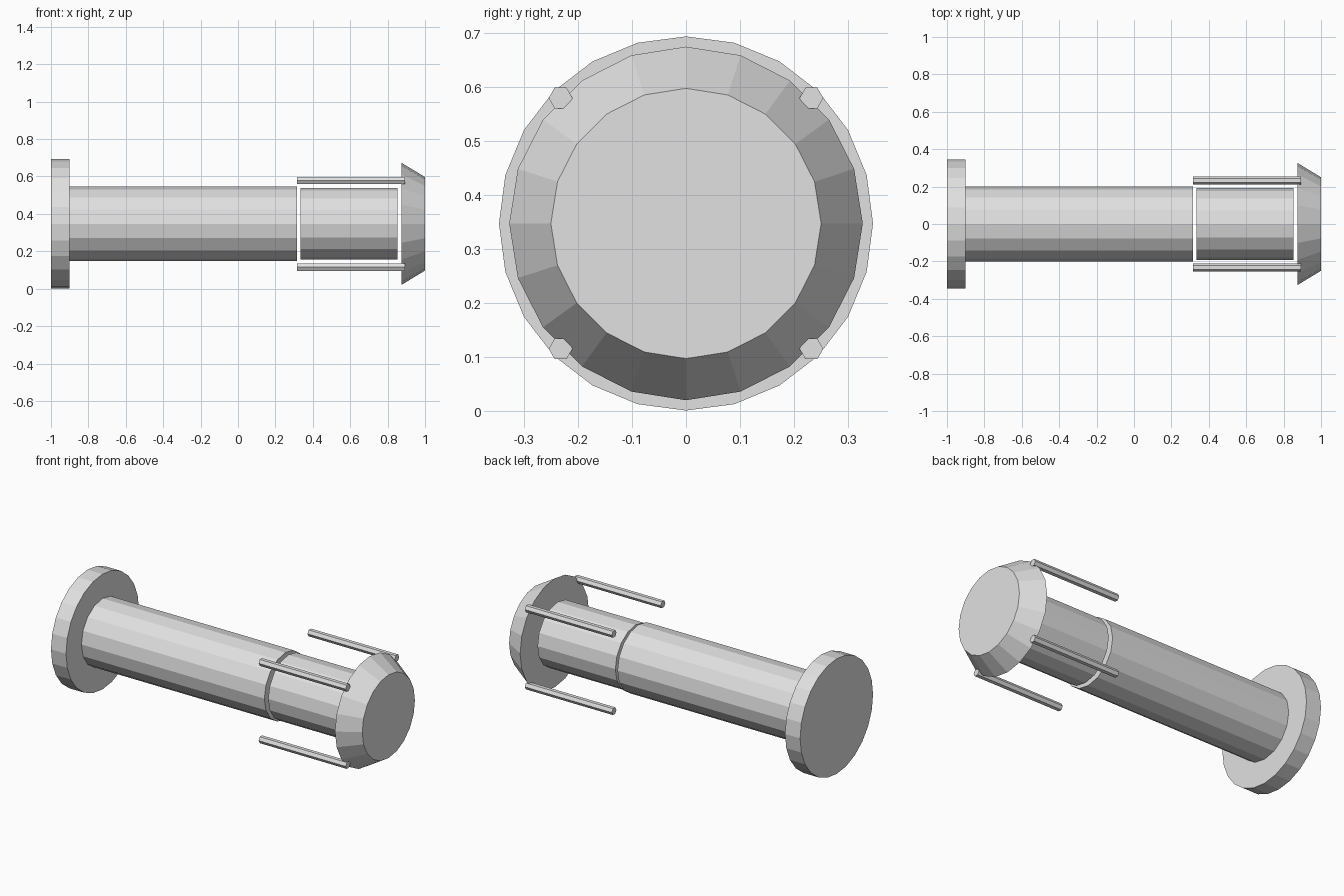
import bpy, bmesh, math

if "Cube" in bpy.data.objects:
    bpy.data.objects.remove(bpy.data.objects["Cube"])

CZ = 0.347  # height of the long axis

grey = bpy.data.materials.new("light_grey")
grey.diffuse_color = (0.75, 0.75, 0.75, 1)
grey.use_nodes = True
grey.node_tree.nodes["Principled BSDF"].inputs["Base Color"].default_value = grey.diffuse_color


def x_cylinder(name, x0, x1, r0, r1, sides, y=0.0, z=CZ):
    """Capped, flat-shaded cylinder or cone lying along x."""
    bm = bmesh.new()
    rings = []
    for x, r in ((x0, r0), (x1, r1)):
        rings.append([bm.verts.new((x,
                                    y + r * math.cos(2 * math.pi * i / sides),
                                    z + r * math.sin(2 * math.pi * i / sides)))
                      for i in range(sides)])
    a, b = rings
    for i in range(sides):
        j = (i + 1) % sides
        bm.faces.new((a[i], a[j], b[j], b[i]))
    bm.faces.new(a)
    bm.faces.new(b)
    bmesh.ops.recalc_face_normals(bm, faces=bm.faces)
    mesh = bpy.data.meshes.new(name)
    bm.to_mesh(mesh)
    bm.free()
    mesh.materials.append(grey)
    ob = bpy.data.objects.new(name, mesh)
    bpy.context.collection.objects.link(ob)
    return ob


# Base flange, long shaft, separate front sleeve and tapered cap
x_cylinder("base_flange", -1.0, -0.9, 0.346, 0.346, 24)
x_cylinder("main_shaft", -0.9, 0.315, 0.2, 0.2, 16)
x_cylinder("front_sleeve", 0.335, 0.852, 0.192, 0.192, 16)
x_cylinder("tapered_cap", 0.873, 1.0, 0.327, 0.25, 20)

# Four hexagonal rods around the sleeve
for sy in (-1, 1):
    for sz in (-1, 1):
        name = "rod_%s_%s" % ("front" if sy < 0 else "back",
                              "lower" if sz < 0 else "upper")
        x_cylinder(name, 0.315, 0.893, 0.022, 0.022, 6,
                   sy * 0.232, CZ + sz * 0.232)
